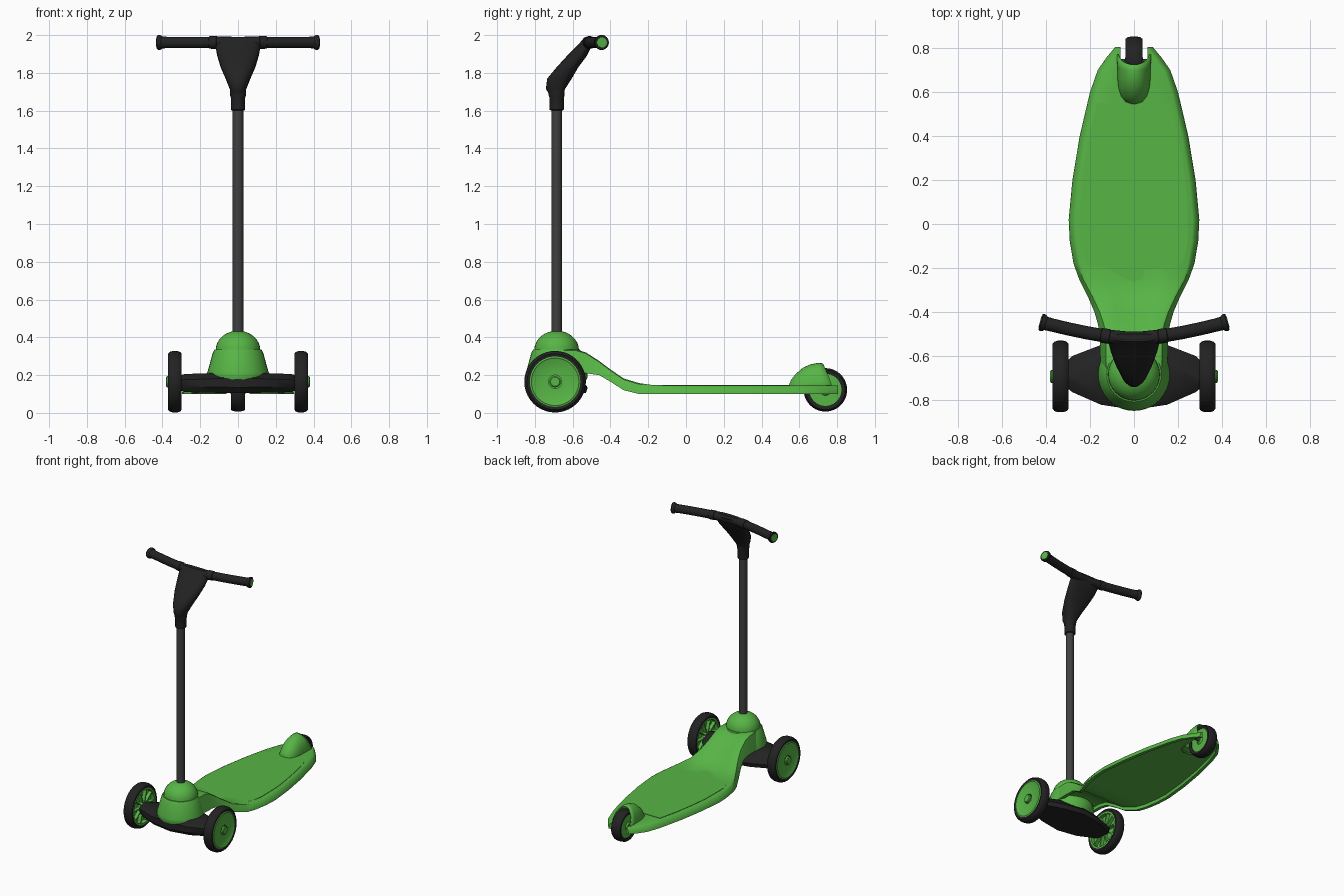
import bpy, bmesh
from math import sin, cos, pi, radians, atan2
from mathutils import Vector

old = bpy.data.objects.get("Cube")
if old:
    bpy.data.objects.remove(old, do_unlink=True)


def material(name, rgb):
    m = bpy.data.materials.new(name)
    m.use_nodes = True
    m.diffuse_color = (*rgb, 1)
    bsdf = next(n for n in m.node_tree.nodes if n.type == 'BSDF_PRINCIPLED')
    bsdf.inputs["Base Color"].default_value = (*rgb, 1)
    bsdf.inputs["Roughness"].default_value = 0.6
    return m


GREEN = material("green plastic", (0.095, 0.46, 0.06))
BLACK = material("black rubber", (0.016, 0.016, 0.016))
GREY = material("dark grey metal", (0.052, 0.052, 0.052))


def loft(name, rings, mat, loop=False, caps=True, angle=35):
    """Skin a list of closed rings; loop joins the last ring to the first."""
    bm = bmesh.new()
    vr = [[bm.verts.new(p) for p in r] for r in rings]
    n = len(vr[0])
    pairs = list(zip(vr, vr[1:])) + ([(vr[-1], vr[0])] if loop else [])
    for a, b in pairs:
        for i in range(n):
            j = (i + 1) % n
            bm.faces.new((a[i], a[j], b[j], b[i]))
    if caps and not loop:
        bm.faces.new(vr[0][::-1])
        bm.faces.new(vr[-1])
    bmesh.ops.recalc_face_normals(bm, faces=bm.faces)
    me = bpy.data.meshes.new(name)
    bm.to_mesh(me)
    bm.free()
    me.materials.append(mat)
    ob = bpy.data.objects.new(name, me)
    bpy.context.collection.objects.link(ob)
    smooth(ob, angle)
    return ob


def smooth(ob, angle):
    bpy.ops.object.select_all(action='DESELECT')
    ob.select_set(True)
    bpy.context.view_layer.objects.active = ob
    bpy.ops.object.shade_smooth_by_angle(angle=radians(angle))


def lathe(name, profile, centre, mat, axis='z', loop=False, segs=32):
    """Spin (radius, offset) points about the axis through centre."""
    c = Vector(centre)
    rings = []
    for r, h in profile:
        ring = []
        for k in range(segs):
            u, v = r * cos(2 * pi * k / segs), r * sin(2 * pi * k / segs)
            ring.append(c + (Vector((u, v, h)) if axis == 'z' else Vector((h, u, v))))
        rings.append(ring)
    return loft(name, rings, mat, loop)


def box(name, lo, hi, mat):
    rings = [[(lo[0], lo[1], z), (hi[0], lo[1], z), (hi[0], hi[1], z), (lo[0], hi[1], z)]
             for z in (lo[2], hi[2])]
    return loft(name, rings, mat)


# Deck and neck: y, half width, edge height, centre height, underside, top inset
STATIONS = [
    (-.66, .150, .335, .335, .21, .04), (-.58, .155, .335, .335, .21, .045),
    (-.53, .155, .320, .318, .21, .045), (-.46, .163, .275, .265, .20, .045),
    (-.40, .180, .230, .210, .165, .04), (-.33, .210, .182, .158, .12, .035),
    (-.25, .250, .158, .146, .10, .03), (-.18, .275, .148, .145, .10, .03),
    (-.08, .292, .145, .145, .10, .03), (.02, .297, .145, .145, .10, .03),
    (.20, .280, .145, .145, .10, .03), (.40, .247, .145, .145, .10, .03),
    (.60, .200, .145, .145, .10, .03), (.70, .165, .145, .145, .10, .03),
    (.76, .123, .145, .145, .10, .03), (.805, .085, .145, .145, .10, .02)]


def deck_ring(y, w, edge, mid, low, inset):
    roof = low + 0.022
    half = [(w - .028, roof), (w - .024, low), (w, low), (w - .003, low + .015),
            (w - inset * .6, edge - .006), (w - inset, edge), (w * .45, (edge + mid) / 2)]
    pts = half + [(0, mid)] + [(-x, z) for x, z in reversed(half)]
    return [(x, y, z) for x, z in pts]


deck = loft("deck", [deck_ring(*s) for s in STATIONS], GREEN)

# Rear wheel slot cut through the deck
cutter = box("wheel_slot_cutter", (-.062, .61, .02), (.062, .9, .25), GREEN)
cutter.hide_render = True
mod = deck.modifiers.new("wheel_slot", 'BOOLEAN')
mod.operation, mod.object = 'DIFFERENCE', cutter
bpy.context.view_layer.objects.active = deck
bpy.ops.object.modifier_apply(modifier="wheel_slot")
bpy.data.objects.remove(cutter, do_unlink=True)
smooth(deck, 35)


# Standing pad: thin plate with a rounded front
def width_at(y):
    for a, b in zip(STATIONS, STATIONS[1:]):
        if a[0] <= y <= b[0]:
            return a[1] + (b[1] - a[1]) * (y - a[0]) / (b[0] - a[0])


side = [(.245 * sin(t * pi / 20), -.06 - .26 * cos(t * pi / 20)) for t in range(11)]
side += [(width_at(y) - .045, y) for y in (.12, .25, .4, .55)]
outline = side + [(-x, y) for x, y in reversed(side[1:])]
loft("standing_pad", [[(x, y, z) for x, y in outline] for z in (.142, .148)], GREEN)

# Steering collar and dome
STEM_Y = -.685
lathe("steering_collar", [(.135, .13), (.165, .19), (.162, .215), (.133, .32), (.124, .335),
                          (.05, .338)], (0, STEM_Y, 0), GREEN)
dome = [(.118 * cos(a * pi / 16), .333 + .102 * sin(a * pi / 16)) for a in range(8)]
lathe("steering_dome", dome, (0, STEM_Y, 0), GREEN)

# Pole and clamp
lathe("pole", [(.028, .40), (.028, 1.62)], (0, STEM_Y, 0), GREY, segs=24)
lathe("pole_clamp", [(.030, 1.60), (.038, 1.605), (.038, 1.67), (.042, 1.68), (.042, 1.72)],
      (0, STEM_Y, 0), BLACK)

# Front axle housing: half span, front, back, bottom, top
rings = []
for x, f, b, lo, hi in [(-.305, -.745, -.625, .12, .2), (-.28, -.765, -.60, .11, .206),
                        (-.15, -.822, -.55, .107, .21), (0, -.845, -.52, .105, .217),
                        (.15, -.822, -.55, .107, .21), (.28, -.765, -.60, .11, .206),
                        (.305, -.745, -.625, .12, .2)]:
    rings.append([(x, f, lo + .03), (x, f + .03, lo), (x, b - .01, lo), (x, b, lo + .03),
                  (x, b - .06, hi - .01), (x, b - .09, hi), (x, f + .05, hi), (x, f, hi - .03)])
loft("front_axle_housing", rings, BLACK)


def tyre(name, centre, r, inner, half):
    prof = [(inner, -half * .9), (r * .91, -half), (r * .97, -half * .75), (r, -half * .3),
            (r, half * .3), (r * .97, half * .75), (r * .91, half), (inner, half * .9)]
    lathe(name, prof, centre, BLACK, 'x', True, 40)


# Front wheels: solid outer disc, ribbed inner side
for s, tag in ((1, "left"), (-1, "right")):
    c = (s * .334, -.693, .165)
    tyre(tag + "_front_tyre", c, .163, .130, .036)
    lathe(tag + "_wheel_disc", [(.134, s * -.005), (.134, s * .033), (.126, s * .036),
                                (.12, s * .032), (.035, s * .032), (.035, s * -.005)],
          c, GREEN, 'x', segs=40)
    lathe(tag + "_wheel_rim", [(.134, s * -.034), (.134, 0), (.122, 0), (.122, s * -.034)],
          c, GREEN, 'x', True, 40)
    lathe(tag + "_wheel_hub", [(.036, s * -.034), (.036, 0)], c, GREEN, 'x')
    lathe(tag + "_axle_cap", [(.03, s * .03), (.03, s * .042), (.024, s * .047),
                              (.012, s * .047)], c, GREEN, 'x', segs=20)
    lathe(tag + "_axle", [(.02, s * -.07), (.02, 0)], c, BLACK, 'x', segs=16)
    for k in range(10):
        rib = box(f"{tag}_wheel_rib_{k}", (-.015, .03, -.004), (.015, .127, .004), GREEN)
        rib.location = (c[0] - s * .015, c[1], c[2])
        rib.rotation_euler.x = 2 * pi * k / 10

# Rear wheel
rear = (0, .738, .122)
tyre("rear_tyre", rear, .115, .085, .038)
lathe("rear_hub", [(.02, -.04), (.03, -.03), (.088, -.03), (.088, .03), (.03, .03), (.02, .04)],
      rear, GREEN, 'x')
lathe("rear_axle", [(.012, -.075), (.012, .075)], rear, GREY, 'x', segs=16)

# Rear fender: arches open at the back, thickened
rings = []
for y, w, top, lean in [(.546, .02, .15, 0), (.556, .042, .175, 0), (.58, .060, .205, 0),
                        (.62, .072, .24, 0), (.66, .076, .257, 0), (.70, .077, .265, .02),
                        (.725, .079, .262, .055)]:
    ring = []
    for k in range(15):
        a = pi * k / 14
        ring.append((w * cos(a), y + lean * (1 - sin(a)), .115 + (top - .115) * sin(a) ** .8))
    rings.append(ring)
bm = bmesh.new()
grid = [[bm.verts.new(p) for p in r] for r in rings]
for a, b in zip(grid, grid[1:]):
    for i in range(14):
        bm.faces.new((a[i], a[i + 1], b[i + 1], b[i]))
bm.faces.new(grid[0])
bmesh.ops.recalc_face_normals(bm, faces=bm.faces)
me = bpy.data.meshes.new("rear_fender")
bm.to_mesh(me)
bm.free()
me.materials.append(GREEN)
fender = bpy.data.objects.new("rear_fender", me)
bpy.context.collection.objects.link(fender)
fender.modifiers.new("thickness", 'SOLIDIFY').thickness = .008
smooth(fender, 40)

# Handlebar shield: height, front, back, half width
rings = []
for z, f, b, w in [(1.68, -.72, -.65, .036), (1.715, -.742, -.64, .044),
                   (1.77, -.735, -.605, .066), (1.83, -.685, -.57, .092),
                   (1.89, -.63, -.525, .11), (1.94, -.58, -.50, .119),
                   (1.975, -.548, -.488, .12), (1.99, -.535, -.50, .114)]:
    ring = []
    for k in range(24):
        a = 2 * pi * k / 24
        seam = b - (b - f) * .3
        depth = (b - seam) if sin(a) > 0 else (seam - f)
        ring.append((w * abs(cos(a)) ** .8 * (1 if cos(a) > 0 else -1),
                     seam + depth * sin(a), z))
    rings.append(ring)
loft("handlebar_shield", rings, BLACK, angle=40)


# Swept grips with flared ends and end caps
def sweep(name, stations, s, mat):
    rings = []
    for x, r in stations:
        y = -.522 + .075 * (x / .42) ** 1.5
        yaw = atan2(.075 * 1.5 * (x / .42) ** .5, .42)
        rings.append([(s * (x - r * cos(t) * sin(yaw)), y + r * cos(t) * cos(yaw),
                       1.961 + r * sin(t)) for t in [2 * pi * k / 24 for k in range(24)]])
    loft(name, rings, mat)


for s, tag in ((1, "left"), (-1, "right")):
    sweep(tag + "_grip", [(0, .03), (.11, .031), (.112, .034), (.15, .033), (.152, .030),
                          (.22, .030), (.30, .030), (.37, .030), (.40, .031), (.408, .038),
                          (.42, .040), (.425, .037)], s, BLACK)
    sweep(tag + "_grip_cap", [(.42, .027), (.428, .027)], s, GREEN)
